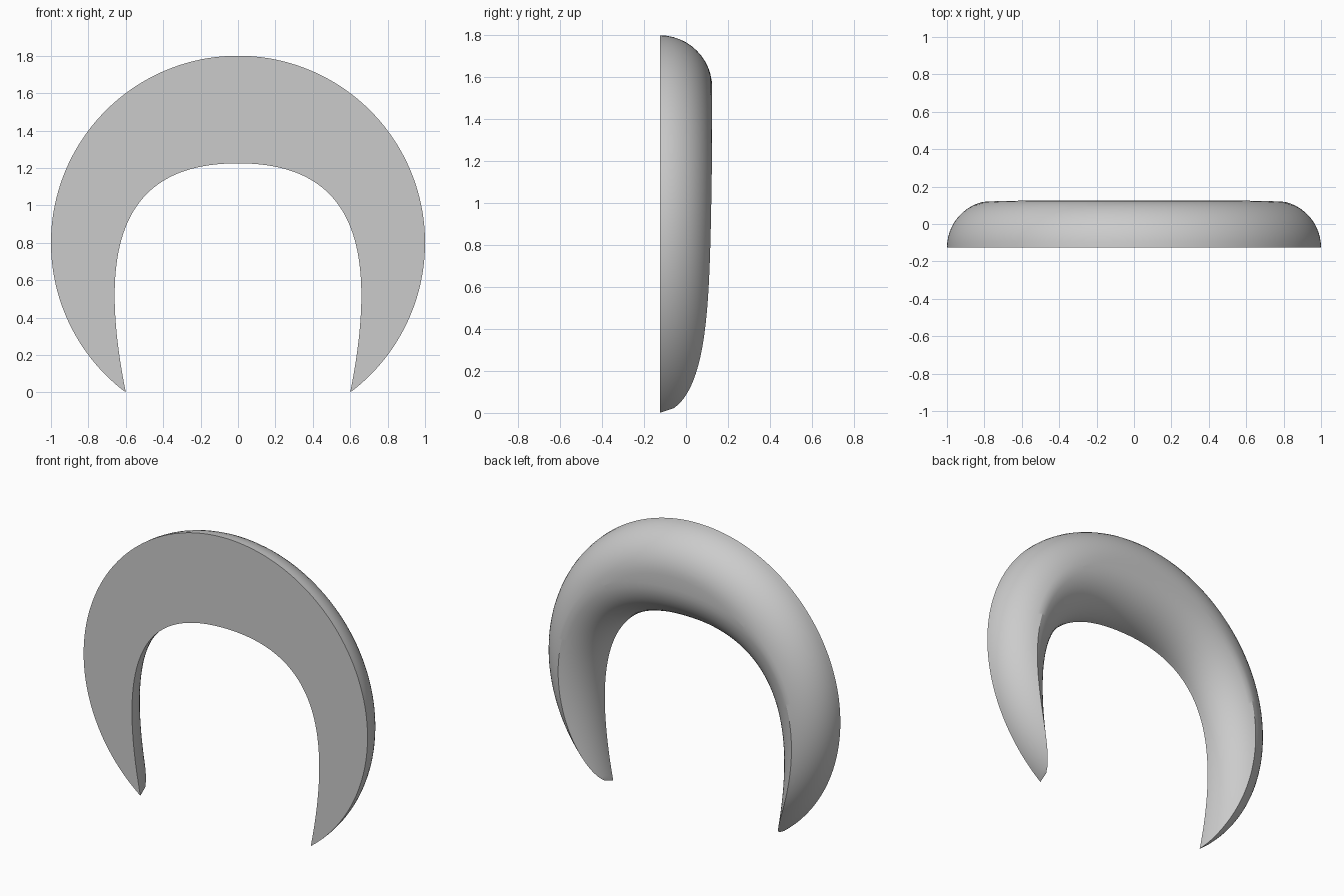
import bpy, bmesh, math
from mathutils import Vector
from mathutils.geometry import intersect_point_line, interpolate_bezier

cube = bpy.data.objects.get("Cube")
if cube:
    bpy.data.objects.remove(cube, do_unlink=True)

ROUND = 0.25          # radius of the rounded back edge, also the thickness
FRONT = -ROUND / 2
CENTRE = Vector((0, 0.8))
ROWS, ARC = 192, 12

# Inner outline: a Bezier from tip to crown, mirrored to the other tip
half = interpolate_bezier(Vector((0.6, 0)), Vector((0.76, 0.8)),
                          Vector((0.61, 1.225)), Vector((0, 1.225)), 80)
half = [Vector((p[0], p[1])) for p in half]
inner = half + [Vector((-p.x, p.y)) for p in reversed(half[:-1])]


def nearest_inner(p):
    """Closest point of the inner outline to p."""
    best, best_d = None, 1e9
    i = min(range(len(inner)), key=lambda k: (inner[k] - p).length_squared)
    for a, b in zip(inner[max(i - 1, 0):i + 1], inner[max(i, 1):i + 2]):
        q, f = intersect_point_line(p, a, b)
        q = a.lerp(b, min(max(f, 0), 1))
        if (q - p).length < best_d:
            best, best_d = q, (q - p).length
    # the segment after the nearest sample
    if i + 1 < len(inner):
        q, f = intersect_point_line(p, inner[i], inner[i + 1])
        q = inner[i].lerp(inner[i + 1], min(max(f, 0), 1))
        if (q - p).length < best_d:
            best = q
    return best


def crest_point(direction):
    """Point along a radius that is equally far from both outlines."""
    low, high = 0.0, 0.6
    for _ in range(24):
        d = (low + high) / 2
        p = CENTRE + direction * (1 - d)
        if (nearest_inner(p) - p).length > d:
            low = d
        else:
            high = d
    return CENTRE + direction * (1 - low)


def rounded_side(edge, crest):
    """Points from an outline to the crest, rising on a quarter circle."""
    width = (crest - edge).length
    limit = math.acos(1 - min(width, ROUND) / ROUND)
    pts = []
    for k in range(ARC + 1):
        a = limit * k / ARC
        p = edge.lerp(crest, ROUND * (1 - math.cos(a)) / width) if width > 1e-6 else edge
        pts.append((p.x, FRONT + ROUND * math.sin(a), p.y))
    pts.append((crest.x, FRONT + ROUND * math.sin(limit), crest.y))
    return pts


# Cross-sections swept from one tip to the other
start = math.atan2(-0.8, 0.6)
sweep = math.pi - 2 * start
bm = bmesh.new()
rows = []
for r in range(ROWS + 1):
    a = start + sweep * r / ROWS
    direction = Vector((math.cos(a), math.sin(a)))
    outer = CENTRE + direction
    if r in (0, ROWS):
        crest = edge = outer
    else:
        crest = crest_point(direction)
        edge = nearest_inner(crest)
    section = rounded_side(outer, crest) + rounded_side(edge, crest)[-2::-1]
    rows.append([bm.verts.new(p) for p in section])

# Rounded back, and the flat front closing each section
for a, b in zip(rows, rows[1:]):
    n = len(a)
    for k in range(n):
        m = (k + 1) % n
        bm.faces.new((a[k], a[m], b[m], b[k]))
bmesh.ops.remove_doubles(bm, verts=bm.verts, dist=0.00005)
bmesh.ops.recalc_face_normals(bm, faces=bm.faces)

mesh = bpy.data.meshes.new("crescent")
bm.to_mesh(mesh)
bm.free()
crescent = bpy.data.objects.new("crescent", mesh)
bpy.context.collection.objects.link(crescent)

# Plain grey material
grey = bpy.data.materials.new("light_grey")
grey.use_nodes = True
grey.diffuse_color = (0.6, 0.6, 0.6, 1)
grey.node_tree.nodes["Principled BSDF"].inputs["Base Color"].default_value = (0.6, 0.6, 0.6, 1)
mesh.materials.append(grey)

bpy.ops.object.select_all(action='DESELECT')
crescent.select_set(True)
bpy.context.view_layer.objects.active = crescent
bpy.ops.object.shade_smooth_by_angle(angle=math.radians(30))
